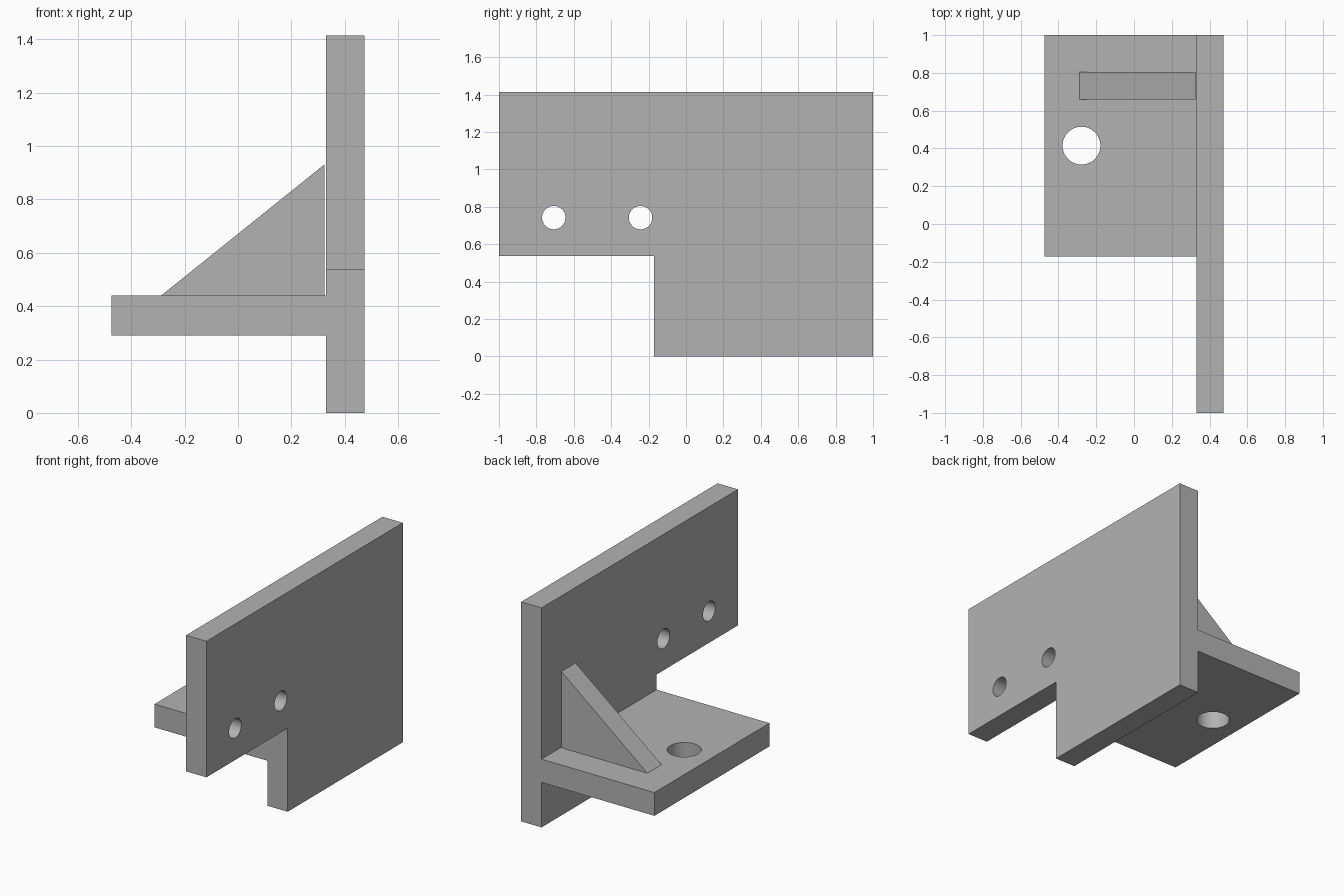
import bpy, bmesh
from math import pi
from mathutils import Matrix, Vector

cube = bpy.data.objects.get("Cube")
if cube:
    bpy.data.objects.remove(cube, do_unlink=True)

GREY = (0.45, 0.45, 0.45, 1.0)
mat = bpy.data.materials.new("plain grey")
mat.use_nodes = True
mat.diffuse_color = GREY
for node in mat.node_tree.nodes:
    if node.type == 'BSDF_PRINCIPLED':
        node.inputs["Base Color"].default_value = GREY


def finish(name, bm):
    bmesh.ops.recalc_face_normals(bm, faces=bm.faces)
    mesh = bpy.data.meshes.new(name)
    bm.to_mesh(mesh)
    bm.free()
    mesh.materials.append(mat)
    obj = bpy.data.objects.new(name, mesh)
    bpy.context.collection.objects.link(obj)
    return obj


def extrude_y(name, outline, y0, y1):
    """Extrude an (x, z) outline from y0 to y1."""
    bm = bmesh.new()
    face = bm.faces.new([bm.verts.new((x, y0, z)) for x, z in outline])
    result = bmesh.ops.extrude_face_region(bm, geom=[face])
    verts = [v for v in result["geom"] if isinstance(v, bmesh.types.BMVert)]
    bmesh.ops.translate(bm, verts=verts, vec=(0, y1 - y0, 0))
    return finish(name, bm)


def drill(name, centre, radius, axis):
    """Round cutter along the given axis."""
    turn = Matrix.Rotation(pi / 2, 4, 'Y') if axis == 'X' else Matrix()
    bm = bmesh.new()
    bmesh.ops.create_cone(bm, cap_ends=True, segments=48, radius1=radius,
                          radius2=radius, depth=0.3,
                          matrix=Matrix.Translation(Vector(centre)) @ turn)
    return finish(name, bm)


def select_only(obj):
    bpy.ops.object.select_all(action='DESELECT')
    obj.select_set(True)
    bpy.context.view_layer.objects.active = obj


def cut(obj, cutter):
    cutter.hide_render = True
    mod = obj.modifiers.new("cut", 'BOOLEAN')
    mod.operation = 'DIFFERENCE'
    mod.solver = 'EXACT'
    mod.object = cutter
    select_only(obj)
    bpy.ops.object.modifier_apply(modifier=mod.name)
    bpy.data.objects.remove(cutter, do_unlink=True)


# Upright plate and shelf as one T-shaped section
LEFT, INNER, OUTER = -0.475, 0.33, 0.475
SHELF_LOW, SHELF_TOP, TOP = 0.29, 0.44, 1.415
NOTCH_Y, NOTCH_Z = -0.172, 0.538
bracket = extrude_y("bracket_body", [
    (INNER, 0), (OUTER, 0), (OUTER, TOP), (INNER, TOP),
    (INNER, SHELF_TOP), (LEFT, SHELF_TOP), (LEFT, SHELF_LOW),
    (INNER, SHELF_LOW)], -1, 1)

# Notch under the front of the plate
cut(bracket, extrude_y("notch_cutter", [
    (-0.7, -0.2), (0.7, -0.2), (0.7, NOTCH_Z), (-0.7, NOTCH_Z)],
    -1.2, NOTCH_Y))

# Two bolt holes in the plate and one larger hole in the shelf
for y in (-0.707, -0.243):
    cut(bracket, drill("plate_drill", (0.4025, y, 0.742), 0.0625, 'X'))
cut(bracket, drill("shelf_drill", (-0.278, 0.415, 0.365), 0.1, 'Z'))
select_only(bracket)
bpy.ops.object.shade_smooth_by_angle()

# Triangular gusset standing on the shelf
extrude_y("gusset", [(-0.288, SHELF_TOP), (0.325, SHELF_TOP), (0.325, 0.932)],
          0.66, 0.805)
